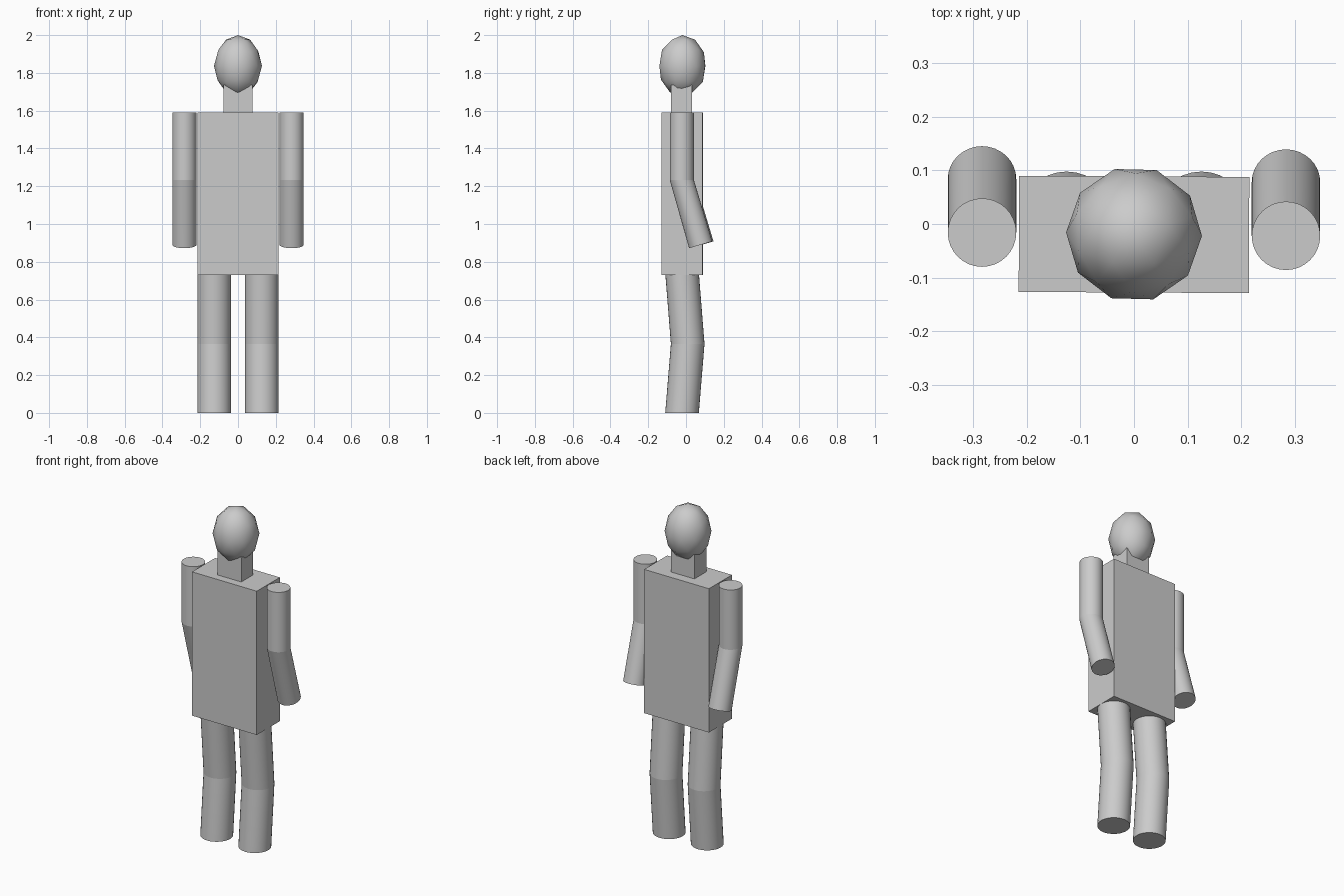
import bpy, bmesh, math
from mathutils import Matrix, Vector

if "Cube" in bpy.data.objects:
    bpy.data.objects.remove(bpy.data.objects["Cube"])


def box(name, lo, hi):
    lo, hi = Vector(lo), Vector(hi)
    bpy.ops.mesh.primitive_cube_add(size=1, location=(lo + hi) / 2)
    ob = bpy.context.object
    ob.name = name
    ob.scale = hi - lo
    return ob


def limb(name, x, r, start, end, end_tilt=0.0, sides=32):
    """Closed tube between two (y, z) centres; level top ring, end ring tilted about x."""
    bm = bmesh.new()
    rings = []
    for (y, z), tilt in ((start, 0.0), (end, end_tilt)):
        place = Matrix.Translation((x, y, z)) @ Matrix.Rotation(tilt, 4, 'X')
        rings.append([bm.verts.new(place @ Vector((r * math.cos(a), r * math.sin(a), 0)))
                      for a in (2 * math.pi * i / sides for i in range(sides))])
    top, bottom = rings
    for i in range(sides):
        j = (i + 1) % sides
        bm.faces.new((top[i], bottom[i], bottom[j], top[j]))
    bm.faces.new(top)
    bm.faces.new(bottom[::-1])
    bmesh.ops.recalc_face_normals(bm, faces=bm.faces)
    mesh = bpy.data.meshes.new(name)
    bm.to_mesh(mesh)
    bm.free()
    ob = bpy.data.objects.new(name, mesh)
    bpy.context.collection.objects.link(ob)
    bpy.ops.object.select_all(action='DESELECT')
    ob.select_set(True)
    bpy.context.view_layer.objects.active = ob
    bpy.ops.object.shade_smooth_by_angle(angle=math.radians(30))


# Torso and neck
torso = box("torso", (-0.215, -0.128, 0.73), (0.215, 0.089, 1.59))
torso.rotation_euler.z = math.radians(-0.3)
box("neck", (-0.078, -0.08, 1.59), (0.078, 0.032, 1.735))

# Low-poly egg-shaped head, smooth shaded
bpy.ops.mesh.primitive_ico_sphere_add(subdivisions=2, radius=1, location=(0, -0.019, 1.837))
head = bpy.context.object
head.name = "head"
head.scale = (0.127, 0.127, 0.163)
head.rotation_euler.z = math.radians(88.5)
bpy.ops.object.shade_smooth()

# Arms and legs, one pair per side
for side, s in (("left", -1), ("right", 1)):
    arm_y = -0.019 - 0.003 * s
    elbow, hand = (arm_y, 1.232), (arm_y + 0.1, 0.89)
    limb(f"{side}_upper_arm", s * 0.284, 0.064, (arm_y, 1.59), elbow)
    limb(f"{side}_forearm", s * 0.284, 0.064, elbow, hand, math.radians(16.3))
    knee = (0.009, 0.365)
    limb(f"{side}_thigh", s * 0.126, 0.089, (-0.02, 0.73), knee)
    limb(f"{side}_shin", s * 0.126, 0.089, knee, (-0.021, 0.0))
